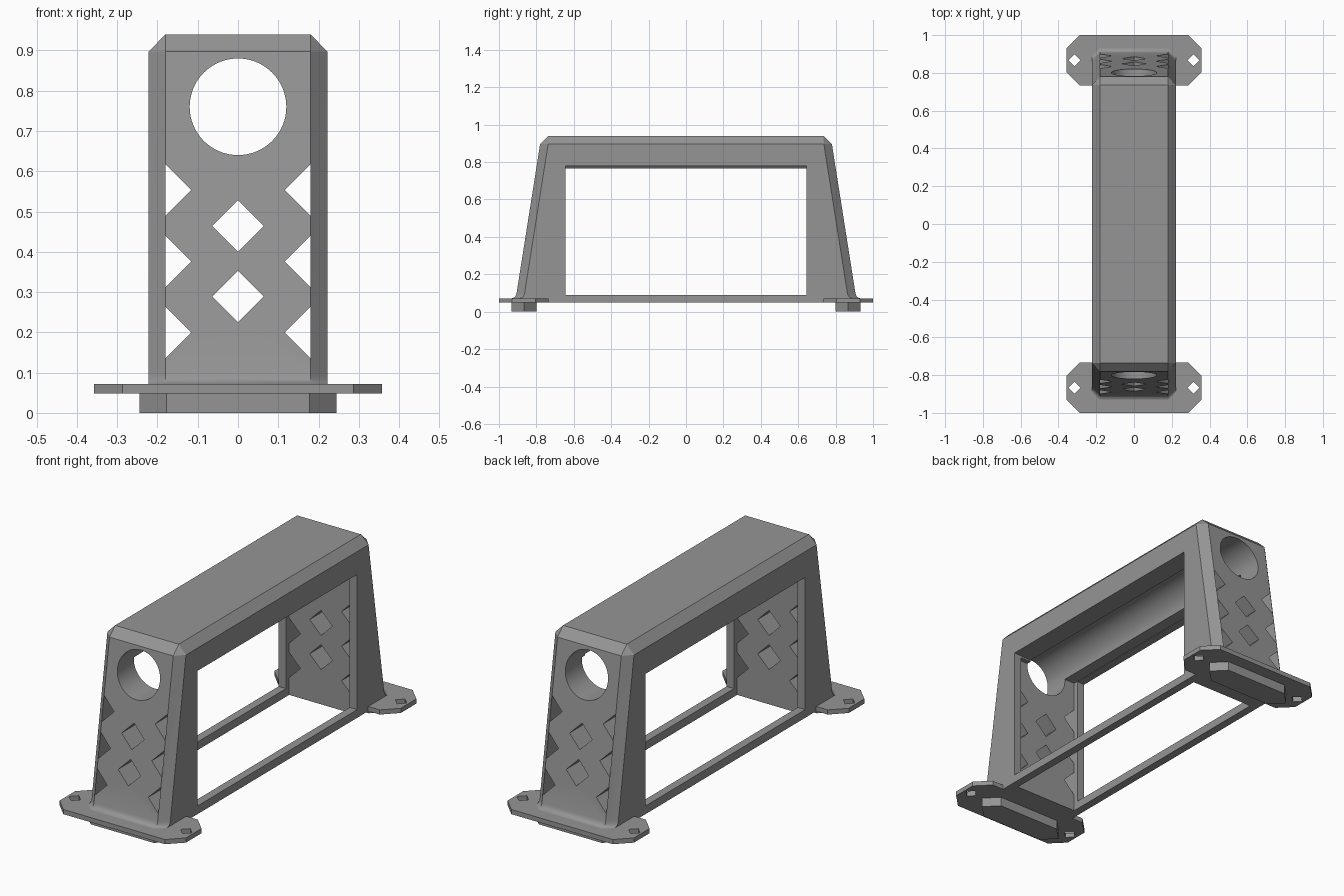
import bpy, bmesh, math

if "Cube" in bpy.data.objects:
    bpy.data.objects.remove(bpy.data.objects["Cube"])

grey = bpy.data.materials.new("grey plastic")
grey.diffuse_color = (0.30, 0.30, 0.30, 1)
grey.use_nodes = True
grey.node_tree.nodes["Principled BSDF"].inputs["Base Color"].default_value = grey.diffuse_color

BASE, SIDE, FLAT = 0.048, 0.222, 0.18     # underside height, half width, half width inside bevels


def loft(name, rings):
    """Closed solid through rings of matching points."""
    bm = bmesh.new()
    loops = [[bm.verts.new(p) for p in ring] for ring in rings]
    n = len(rings[0])
    for a, b in zip(loops, loops[1:]):
        for i in range(n):
            j = (i + 1) % n
            bm.faces.new((a[i], a[j], b[j], b[i]))
    bm.faces.new(loops[0])
    bm.faces.new(loops[-1])
    bmesh.ops.remove_doubles(bm, verts=bm.verts, dist=1e-5)
    bmesh.ops.recalc_face_normals(bm, faces=bm.faces)
    me = bpy.data.meshes.new(name)
    bm.to_mesh(me)
    bm.free()
    me.materials.append(grey)
    ob = bpy.data.objects.new(name, me)
    bpy.context.collection.objects.link(ob)
    return ob


def prism(name, pts, lo, hi, axis):
    """Extrude a 2D outline along y (x, z points) or z (x, y points)."""
    place = (lambda p, t: (p[0], t, p[1])) if axis == "y" else (lambda p, t: (p[0], p[1], t))
    return loft(name, [[place(p, t) for p in pts] for t in (lo, hi)])


def cut(ob, cutter):
    bpy.context.view_layer.objects.active = ob
    mod = ob.modifiers.new("cut", "BOOLEAN")
    mod.operation, mod.solver, mod.object = "DIFFERENCE", "EXACT", cutter
    bpy.ops.object.modifier_apply(modifier=mod.name)
    bpy.data.objects.remove(cutter)


def diamond(x, z, r):
    return [(x - r, z), (x, z - r), (x + r, z), (x, z + r)]


# Body: bevelled bridge outline with flared feet
half = [(0.93, BASE), (0.93, 0.072), (0.919, 0.076), (0.911, 0.084), (0.906, 0.098),
        (0.78, 0.897), (0.735, 0.94)]
inset = [(y - 0.043, z) for y, z in half[:5]] + [(0.737, 0.897)] * 2


def ring(x, pts):
    return [(x, y, z) for y, z in pts] + [(x, -y, z) for y, z in reversed(pts)]


# tiny offset keeps the doubled corner points of the side outline distinct until merged
body = loft("bridge_body", [ring(-SIDE, inset), ring(-FLAT, half), ring(FLAT, half), ring(SIDE, inset)])

# Side windows, with a slightly tilted top edge
cut(body, prism("window_cutter", [(-0.4, 0.09), (0.4, 0.09), (0.4, 0.786), (-0.4, 0.759)],
                -0.645, 0.645, "y"))
# Inner cavity, open at the bottom between the two rails
cut(body, prism("cavity_cutter", [(-FLAT, -0.1), (FLAT, -0.1), (FLAT, 0.768), (-FLAT, 0.768)],
                -0.67, 0.67, "y"))
# Round tunnel along the whole length
circle = [(0.12 * math.cos(math.tau * i / 64), 0.76 + 0.12 * math.sin(math.tau * i / 64))
          for i in range(64)]
cut(body, prism("tunnel_cutter", circle, -1.2, 1.2, "y"))
# Diamond lattice in both end walls
for z in (0.289, 0.464):
    cut(body, prism("diamond_cutter", diamond(0, z, 0.064), -1.2, 1.2, "y"))
for z in (0.2, 0.376, 0.553):
    for s in (-1, 1):
        tri = [(s * FLAT, z - 0.064), (s * FLAT, z + 0.064), (s * (FLAT - 0.064), z)]
        cut(body, prism("half_diamond_cutter", tri, -1.2, 1.2, "y"))

# Mounting plates and locating keys at both ends
for s, end in ((-1, "front"), (1, "back")):
    c = s * 0.867
    octagon = [(0.287, -0.133), (0.357, -0.063), (0.357, 0.063), (0.287, 0.133)]
    octagon += [(-x, y) for x, y in reversed(octagon)]
    plate = prism(end + "_mounting_plate", [(x, c + y) for x, y in octagon], BASE, 0.072, "z")
    for x in (-0.315, 0.315):
        cut(plate, prism("screw_hole_cutter", diamond(x, c, 0.032), -0.1, 0.2, "z"))
    key = [(-0.245, 0), (-0.178, -0.067), (0.178, -0.067), (0.245, 0), (0.178, 0.067), (-0.178, 0.067)]
    prism(end + "_locating_key", [(x, c + y) for x, y in key], 0, BASE, "z")

# Smooth the tunnel and the foot flare, keep hard edges
bpy.ops.object.select_all(action="DESELECT")
body.select_set(True)
bpy.context.view_layer.objects.active = body
bpy.ops.object.shade_smooth_by_angle(angle=math.radians(28))
